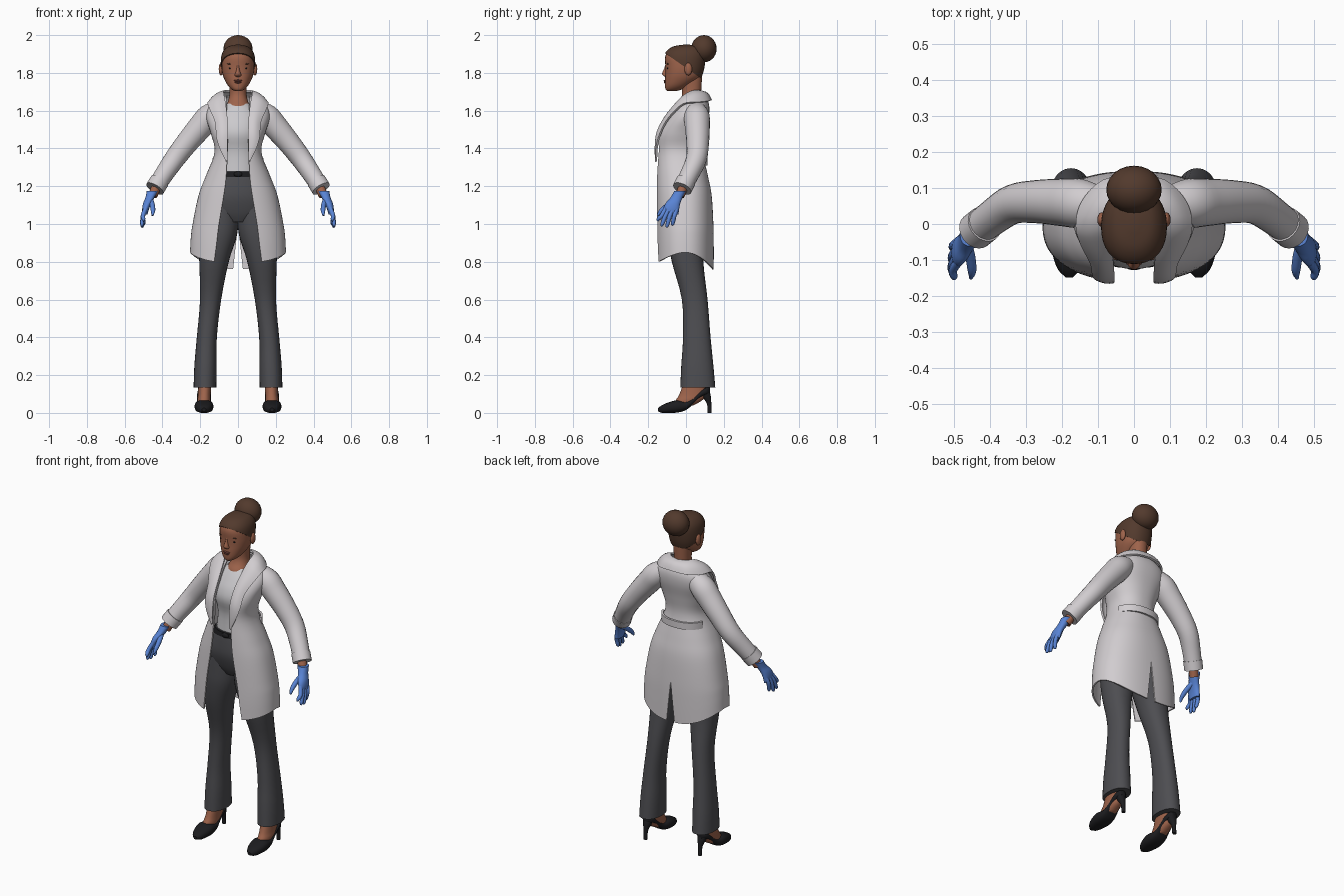
import bpy, bmesh, math
from mathutils import Vector


def material(name, rgb):
    m = bpy.data.materials.new(name)
    m.diffuse_color = (*rgb, 1)
    return m


SKIN = material("warm_skin", (0.34, 0.125, 0.07))
HAIR = material("brown_hair", (0.085, 0.042, 0.026))
COAT = material("coat_white", (0.64, 0.61, 0.63))
SHIRT = material("shirt_white", (0.60, 0.59, 0.61))
PANTS = material("charcoal", (0.075, 0.075, 0.083))
BLACK = material("black_leather", (0.012, 0.012, 0.014))
GLOVE = material("glove_blue", (0.10, 0.23, 0.66))
LIPS = material("lips", (0.19, 0.06, 0.045))


def spline(rows, k=4):
    """Smooth Catmull-Rom interpolation of tuples."""
    out = []
    for i in range(len(rows) - 1):
        a, b, c, d = (rows[max(0, min(len(rows) - 1, i + j))] for j in (-1, 0, 1, 2))
        for s in range(k):
            t = s / k
            out.append(tuple(0.5 * (2 * q + (r - p) * t + (2 * p - 5 * q + 4 * r - w) * t * t
                                    + (3 * q - p - 3 * r + w) * t ** 3)
                             for p, q, r, w in zip(a, b, c, d)))
    return out + [tuple(rows[-1])]


def grid(name, rings, mat, closed=True, mirror=False, thick=0):
    """Skin a list of point rings; closed rings are capped."""
    bm = bmesh.new()
    vs = [[bm.verts.new(p) for p in r] for r in rings]
    n = len(rings[0])
    for a, b in zip(vs, vs[1:]):
        for i in range(n if closed else n - 1):
            j = (i + 1) % n
            bm.faces.new((a[i], a[j], b[j], b[i]))
    if closed:
        bm.faces.new(vs[0][::-1])
        bm.faces.new(vs[-1])
    return finish(name, bm, mat, mirror, thick)


def finish(name, bm, mat, mirror=False, thick=0):
    bmesh.ops.recalc_face_normals(bm, faces=bm.faces)
    me = bpy.data.meshes.new(name)
    bm.to_mesh(me)
    bm.free()
    me.materials.append(mat)
    ob = bpy.data.objects.new(name, me)
    bpy.context.collection.objects.link(ob)
    if mirror:
        ob.modifiers.new("mirror", "MIRROR")
    if thick:
        mod = ob.modifiers.new("thickness", "SOLIDIFY")
        mod.thickness, mod.offset = thick, 0
    return ob


def section(row, t, n=2.3):
    """Point on a superellipse; t runs from the front (-90) to the back (+90)."""
    z, cx, hw, yf, yb = row[:5]
    c, s = math.cos(t), math.sin(t)
    x = cx + hw * math.copysign(abs(c) ** (2 / n), c)
    y = (yf + yb) / 2 + (yb - yf) / 2 * math.copysign(abs(s) ** (2 / n), s)
    return Vector((x, y, z))


def loft(name, rows, mat, mirror=False, seg=28, n=2.2):
    """Horizontal rings given as (z, centre x, half width, front y, back y)."""
    rings = [[section(r, math.tau * i / seg, n) for i in range(seg)] for r in spline(rows)]
    return grid(name, rings, mat, mirror=mirror)


def tube(name, pts, mat, seg=16):
    """Mirrored round tube along points (x, y, z, radius)."""
    ps = spline(pts)
    rings = []
    for i, p in enumerate(ps):
        d = Vector(ps[min(i + 1, len(ps) - 1)][:3]) - Vector(ps[max(i - 1, 0)][:3])
        q = d.to_track_quat('Z', 'Y')
        rings.append([Vector(p[:3]) + q @ Vector((p[3] * math.cos(a), p[3] * math.sin(a), 0))
                      for a in (math.tau * j / seg for j in range(seg))])
    return grid(name, rings, mat, mirror=True)


def ball(name, loc, size, mat, mirror=False):
    bm = bmesh.new()
    bmesh.ops.create_uvsphere(bm, u_segments=24, v_segments=14, radius=1)
    for v in bm.verts:
        v.co = Vector(loc) + v.co * Vector(size)
    return finish(name, bm, mat, mirror)


# Head and neck
head_rows = [(1.703, 0, .014, -.098, -.055), (1.713, 0, .034, -.108, -.02), (1.735, 0, .055, -.111, .02),
             (1.77, 0, .074, -.111, .07), (1.80, 0, .083, -.109, .085), (1.835, 0, .087, -.109, .093),
             (1.88, 0, .085, -.111, .098), (1.91, 0, .074, -.098, .093), (1.932, 0, .05, -.065, .072),
             (1.941, 0, .012, -.015, .02)]
loft("head", head_rows, SKIN)
loft("neck", [(1.58, 0, .075, -.06, .07), (1.625, 0, .062, -.055, .07), (1.66, 0, .05, -.03, .075),
              (1.70, 0, .045, -.02, .08), (1.78, 0, .048, -.03, .085)], SKIN)
loft("nose", [(1.778, 0, .008, -.11, -.09), (1.786, 0, .018, -.122, -.09), (1.798, 0, .014, -.127, -.09),
              (1.82, 0, .008, -.117, -.09), (1.845, 0, .006, -.109, -.09)], SKIN, seg=14)
ball("ear", (.09, .012, 1.82), (.012, .02, .033), SKIN, True)
ball("upper_lip", (0, -.108, 1.759), (.022, .010, .005), LIPS)
ball("lower_lip", (0, -.107, 1.750), (.018, .010, .006), LIPS)
ball("eye", (.035, -.096, 1.825), (.014, .005, .0055), BLACK, True)
ball("eyebrow", (.038, -.096, 1.848), (.02, .006, .0035), HAIR, True)

# Hair cap cut along a sloping hairline, plus the bun
cap = loft("hair_cap", [(1.825 + (z - 1.825) * 1.07, x, w * 1.05, f * 1.05, b * 1.06)
                        for z, x, w, f, b in head_rows], HAIR, seg=36)
bm = bmesh.new()
bm.from_mesh(cap.data)
bmesh.ops.bisect_plane(bm, geom=bm.verts[:] + bm.edges[:] + bm.faces[:], plane_co=(0, -.1, 1.897),
                       plane_no=(0, .7, 1), clear_inner=True)
edges = [e for e in bm.edges if e.is_boundary]
bmesh.ops.holes_fill(bm, edges=edges)
bm.to_mesh(cap.data)
bm.free()
ball("hair_bun", (0, .095, 1.928), (.077, .067, .072), HAIR)

# Shirt, belt and trousers
loft("shirt", [(1.26, 0, .11, -.108, .08), (1.38, 0, .10, -.105, .065), (1.47, 0, .115, -.125, .075),
               (1.53, 0, .12, -.113, .085), (1.58, 0, .11, -.085, .085), (1.615, 0, .085, -.062, .08),
               (1.638, 0, .062, -.044, .07)], SHIRT)
loft("trouser_hips", [(1.01, 0, .08, -.075, .07), (1.06, 0, .165, -.10, .095), (1.14, 0, .175, -.122, .105),
                      (1.22, 0, .145, -.12, .095), (1.28, 0, .115, -.112, .08)], PANTS)
loft("belt", [(1.25, 0, .133, -.121, .09), (1.277, 0, .12, -.118, .085)], BLACK)
ball("belt_buckle", (0, -.12, 1.264), (.022, .008, .014), BLACK)
loft("trouser_leg", [(.135, .175, .060, -.03, .155), (.25, .172, .059, -.025, .145), (.40, .165, .053, -.016, .13),
                     (.60, .145, .056, -.022, .114), (.80, .127, .078, -.075, .092),
                     (.93, .108, .10, -.097, .10), (1.02, .095, .098, -.10, .10),
                     (1.10, .085, .085, -.10, .095)], PANTS, True)

# Feet and heeled shoes
loft("foot", [(.04, .18, .032, -.065, .04), (.07, .18, .035, -.052, .09), (.10, .178, .034, -.034, .105),
              (.17, .175, .035, -.01, .10)], SKIN, True)
shoe = [(-.148, .008, .025, .010), (-.125, 0, .042, .032), (-.085, 0, .058, .046), (-.045, .002, .067, .05),
        (0, .015, .062, .044), (.04, .048, .085, .037), (.08, .083, .118, .036),
        (.11, .095, .136, .030), (.126, .10, .134, .014)]
grid("shoe", [[section((y, .18, w, a, b), math.tau * i / 20, 2.6).xzy for i in range(20)]
              for y, a, b, w in spline(shoe)], BLACK, mirror=True)
loft("shoe_heel", [(0, .18, .011, .115, .136), (.05, .18, .012, .11, .134), (.085, .18, .022, .085, .132),
                   (.11, .18, .028, .07, .126)], BLACK, True, 16)

# Coat body: open front, flared skirt, curved hem and rear vent (last value is the opening)
coat_rows = spline([(.80, 0, .25, -.155, .143, .125), (.90, 0, .246, -.157, .143, .112),
                    (1.0, 0, .236, -.157, .141, .10), (1.15, 0, .205, -.157, .132, .075),
                    (1.25, 0, .168, -.155, .113, .062), (1.38, 0, .12, -.150, .087, .056),
                    (1.48, 0, .14, -.143, .098, .056), (1.57, 0, .165, -.09, .117, .058),
                    (1.63, 0, .145, -.045, .118, .06), (1.675, 0, .085, .0, .10, .062)], 5)
rings = []
for r in coat_rows:
    vent = max(0, (1.0 - r[0]) * .13)
    t0, t1 = -math.acos((r[5] / r[2]) ** 1.15), math.acos((vent / r[2]) ** 1.15)
    ring = []
    for i in range(33):
        t = t0 + (t1 - t0) * i / 32
        p = section(r, t)
        s = math.sin(t)
        hem = .05 * (1 - abs(s) ** 1.5) - .04 * max(0, s) ** 2 - .008 * max(0, -s)
        p.z += hem * max(0, (1.0 - r[0]) / .2)
        if i == 32 and vent == 0:
            p.x = 0
        ring.append(p)
    rings.append(ring)
grid("coat_body", rings, COAT, False, True, .008)

# Folded collar running into the lapels: inner and outer edge of each station
strip = spline([(0, .078, 1.70, 0, .132, 1.655), (.045, .07, 1.703, .085, .118, 1.65),
                (.072, .035, 1.702, .142, .06, 1.643), (.074, -.008, 1.68, .158, -.005, 1.637),
                (.066, -.05, 1.635, .145, -.055, 1.60), (.058, -.105, 1.565, .118, -.108, 1.535),
                (.055, -.146, 1.49, .112, -.142, 1.46), (.056, -.158, 1.41, .095, -.155, 1.40),
                (.057, -.158, 1.34, .062, -.158, 1.33)])
rings = []
for s in strip:
    a, b = Vector(s[:3]), Vector(s[3:])
    bulge = Vector((.3, -.5, 1)).normalized() * .012
    if a.y > 0:
        bulge = Vector((a.x * 3, a.y * 3, .5)).normalized() * .014
    rings.append([a.lerp(b, k / 6) + bulge * math.sin(math.pi * k / 6) * min(1, (b - a).length / .06)
                  for k in range(7)])
grid("collar_and_lapels", rings, COAT, False, True, .011)

# Half belt across the back of the coat waist
grid("back_half_belt", [[section((z, 0, .137, -.15, .108), math.radians(20 + 140 * i / 24)) for i in range(25)]
                        for z in (1.31, 1.33, 1.35)], COAT, False, False, .012)

# Sleeves and cuffs
tube("sleeve", [(.09, .05, 1.605, .052), (.15, .057, 1.568, .068), (.20, .06, 1.513, .066), (.27, .062, 1.43, .06),
                (.335, .055, 1.345, .055), (.39, .02, 1.265, .050), (.438, -.018, 1.19, .047)], COAT, 22)
tube("sleeve_cuff", [(.415, .0, 1.228, .052), (.440, -.02, 1.187, .052)], COAT, 22)
tube("wrist", [(.43, -.012, 1.20, .026), (.452, -.033, 1.15, .025)], SKIN)

# Gloved hands
loft("glove_palm", [(1.05, .492, .013, -.112, -.04), (1.08, .489, .018, -.118, -.036), (1.11, .48, .022, -.108, -.03),
                    (1.14, .466, .024, -.082, -.018), (1.175, .453, .030, -.062, .0)], GLOVE, True, 20)
fingers = {"index": (-.106, -.15, 1.015, .498), "middle": (-.087, -.13, .988, .506),
           "ring": (-.067, -.103, .982, .505), "little": (-.048, -.074, .992, .498)}
for name, (y0, y1, z1, x1) in fingers.items():
    tube(name + "_finger", [(.488, y0, 1.085, .012), (.503, (y0 + y1) / 2, 1.045, .012),
                            (x1 + .002, y1 + .004, z1 + .012, .010), (x1, y1, z1, .004)], GLOVE, 10)
tube("thumb", [(.468, -.05, 1.135, .016), (.455, -.09, 1.105, .014), (.45, -.13, 1.072, .012),
               (.453, -.15, 1.045, .005)], GLOVE, 10)

# Apply modifiers, then smooth everything with sharp edges kept
bpy.ops.object.select_all(action='SELECT')
bpy.context.view_layer.objects.active = bpy.context.selected_objects[0]
bpy.ops.object.convert(target='MESH')
bpy.ops.object.shade_smooth_by_angle(angle=math.radians(40))
